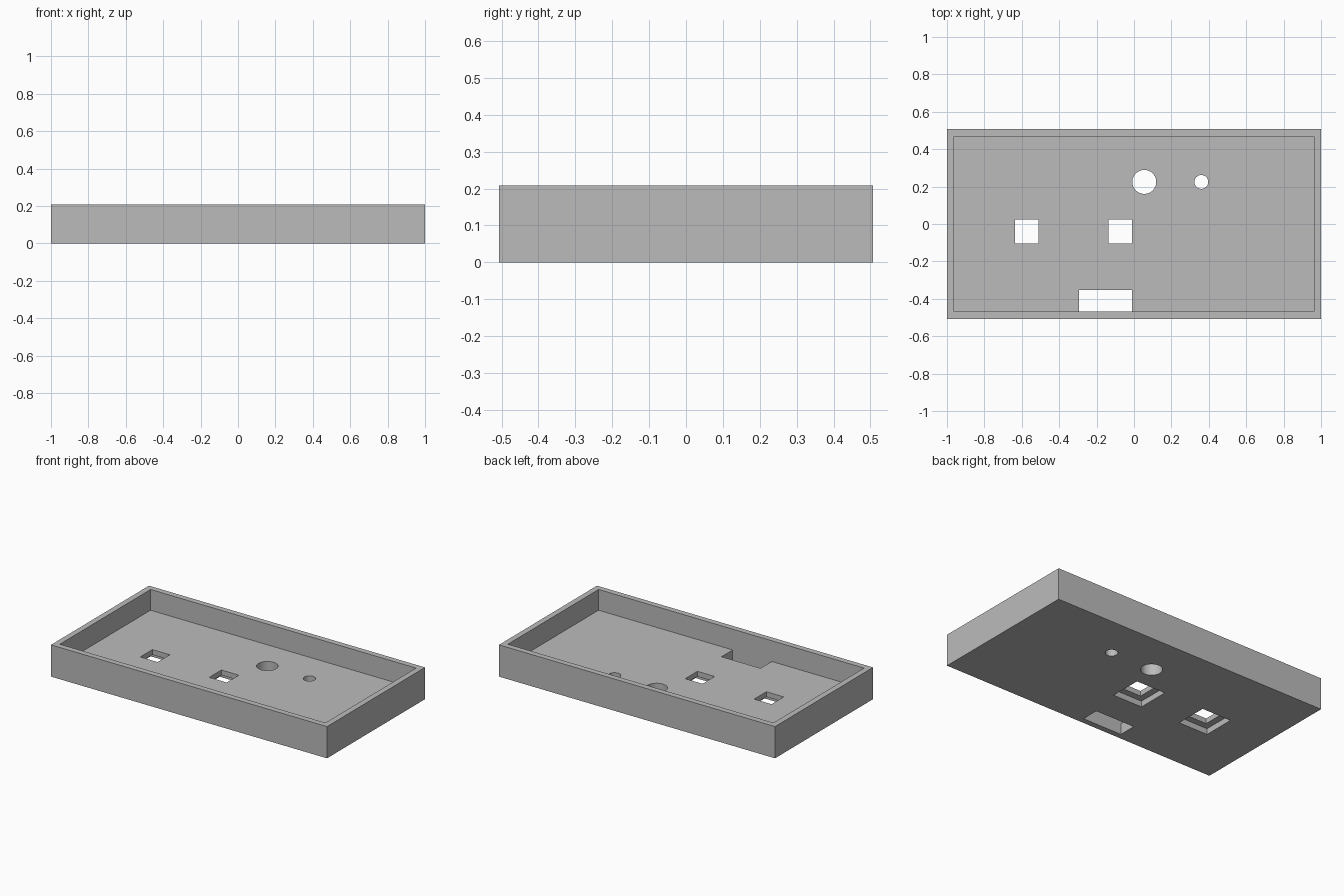
import bpy
import bmesh
from mathutils import Matrix, Vector

cube = bpy.data.objects.get("Cube")
if cube:
    bpy.data.objects.remove(cube, do_unlink=True)

# Main dimensions
HALF_X, HALF_Y, HEIGHT = 1.0, 0.507, 0.208
WALL, FLOOR = 0.038, 0.072
IN_X, IN_Y = HALF_X - WALL, HALF_Y - WALL
LOW, HIGH = -0.05, 0.12          # reach of the through cuts

grey = bpy.data.materials.new("plain grey")
grey.use_nodes = True
colour = (0.5, 0.5, 0.5, 1.0)
grey.diffuse_color = colour
grey.node_tree.nodes["Principled BSDF"].inputs["Base Color"].default_value = colour


def finish(name, bm):
    mesh = bpy.data.meshes.new(name)
    bm.to_mesh(mesh)
    bm.free()
    mesh.materials.append(grey)
    obj = bpy.data.objects.new(name, mesh)
    bpy.context.collection.objects.link(obj)
    return obj


def box(name, x0, x1, y0, y1, z0, z1):
    bm = bmesh.new()
    bmesh.ops.create_cube(bm, size=1)
    for v in bm.verts:
        v.co = Vector((x1 if v.co.x > 0 else x0,
                       y1 if v.co.y > 0 else y0,
                       z1 if v.co.z > 0 else z0))
    return finish(name, bm)


def square(name, x, y, side, z0, z1):
    h = side / 2
    return box(name, x - h, x + h, y - h, y + h, z0, z1)


def cylinder(name, x, y, radius):
    bm = bmesh.new()
    bmesh.ops.create_cone(bm, cap_ends=True, segments=48, radius1=radius,
                          radius2=radius, depth=HIGH - LOW,
                          matrix=Matrix.Translation((x, y, (LOW + HIGH) / 2)))
    return finish(name, bm)


# Solid block that becomes the open tray
tray = box("tray", -HALF_X, HALF_X, -HALF_Y, HALF_Y, 0, HEIGHT)

# Interior, slot against the front wall, and round holes
cutters = [
    box("interior_cutter", -IN_X, IN_X, -IN_Y, IN_Y, FLOOR, HEIGHT + 0.1),
    box("slot_cutter", -0.293, -0.01, -IN_Y, -0.353, LOW, HIGH),
    cylinder("large_hole_cutter", 0.055, 0.225, 0.064),
    cylinder("small_hole_cutter", 0.36, 0.225, 0.037),
]

# Square windows, each with a wider recess underneath
for x in (-0.573, -0.073):
    cutters.append(square("window_cutter", x, -0.04, 0.126, LOW, HIGH))
    cutters.append(square("recess_cutter", x, -0.04, 0.212, LOW, 0.038))

for cutter in cutters:
    cutter.hide_render = True
    mod = tray.modifiers.new(cutter.name, "BOOLEAN")
    mod.operation = "DIFFERENCE"
    mod.solver = "EXACT"
    mod.object = cutter

# Bake the cuts and drop the helpers
bpy.context.view_layer.update()
evaluated = tray.evaluated_get(bpy.context.evaluated_depsgraph_get())
cut_mesh = bpy.data.meshes.new_from_object(evaluated)
tray.modifiers.clear()
tray.data = cut_mesh
cut_mesh.materials.clear()
cut_mesh.materials.append(grey)
for cutter in cutters:
    bpy.data.objects.remove(cutter, do_unlink=True)

# Smooth round holes, crisp edges elsewhere
for obj in bpy.context.selected_objects:
    obj.select_set(False)
tray.select_set(True)
bpy.context.view_layer.objects.active = tray
bpy.ops.object.shade_smooth_by_angle()
